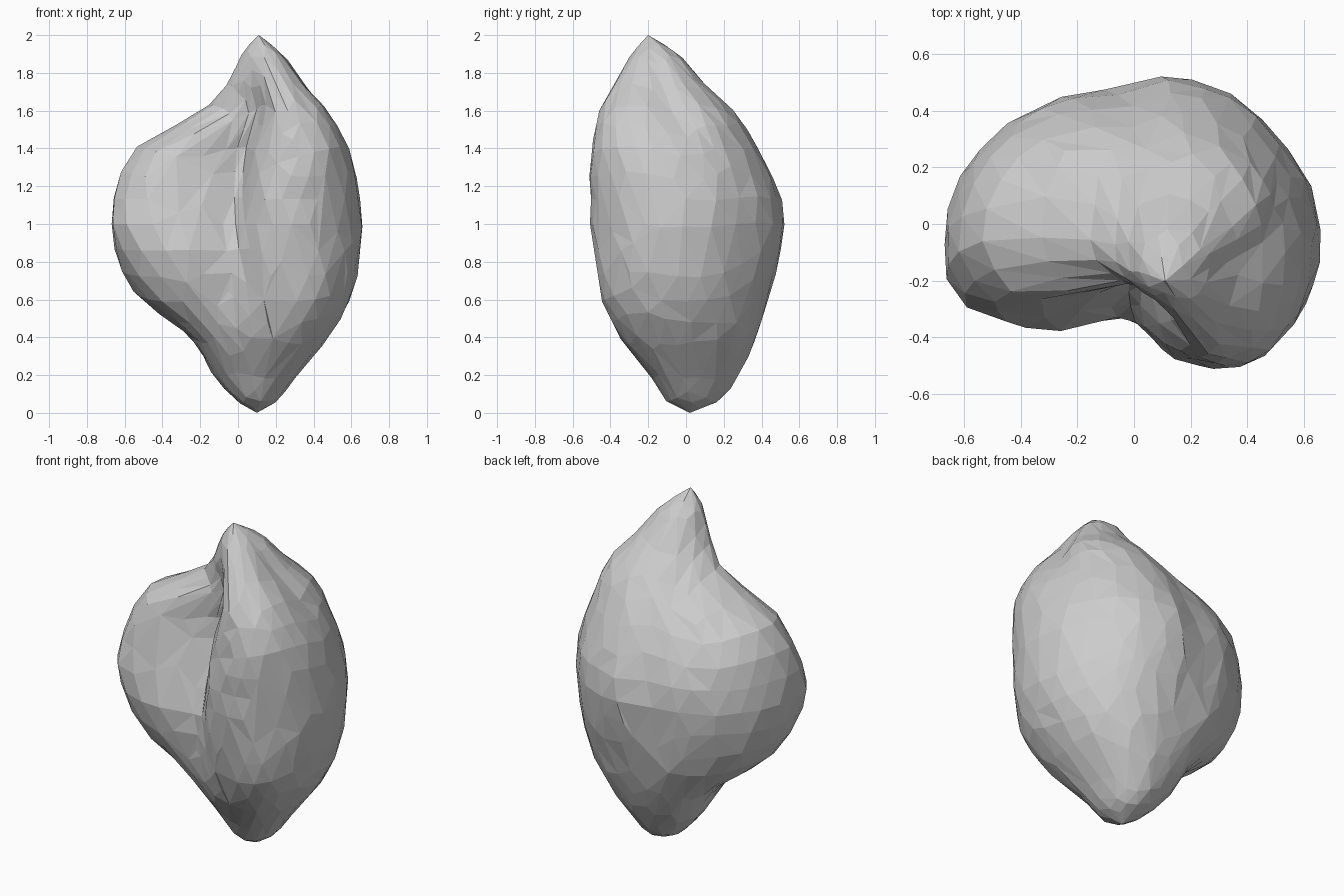
import bpy, bmesh, math, random

if "Cube" in bpy.data.objects:
    bpy.data.objects.remove(bpy.data.objects["Cube"])

random.seed(4)

# Directions (degrees from +x) in which every cross-section is measured
ANGLES = [0, 30, 90, 113, 135, 180, 205, 225, 250, 275, 305]

# Cross-sections: height, centre x, centre y, radii in the directions above
SECTIONS = [
    (0.06, .10, .03, (.10, .11, .14, .13, .12, .10, .10, .11, .12, .13, .12)),
    (0.20, .09, .05, (.22, .22, .23, .23, .24, .22, .22, .22, .22, .24, .265)),
    (0.40, .10, .05, (.37, .35, .32, .34, .37, .35, .36, .37, .35, .39, .45)),
    (0.60, .10, .05, (.48, .43, .38, .41, .48, .61, .61, .51, .39, .46, .57)),
    (0.85, .10, .05, (.54, .475, .45, .45, .53, .74, .75, .60, .40, .51, .61)),
    (1.10, .10, .05, (.54, .48, .46, .45, .54, .75, .76, .52, .32, .53, .62)),
    (1.40, .12, .00, (.44, .41, .38, .38, .45, .66, .57, .31, .21, .44, .57)),
    (1.60, .20, -.08, (.24, .295, .33, .33, .33, .39, .27, .19, .21, .37, .38)),
    (1.75, .17, -.14, (.16, .20, .23, .23, .23, .22, .19, .16, .17, .23, .23)),
    (1.90, .13, -.17, (.10, .12, .13, .13, .12, .11, .10, .10, .10, .12, .12)),
]


def smooth_lookup(xs, ys, x):
    """Cubic curve through uneven knots."""
    n = len(xs)
    i = 0
    while i < n - 2 and x > xs[i + 1]:
        i += 1

    def slope(k):
        a, b = max(k - 1, 0), min(k + 1, n - 1)
        return (ys[b] - ys[a]) / (xs[b] - xs[a])

    h = xs[i + 1] - xs[i]
    t = (x - xs[i]) / h
    return ((2*t**3 - 3*t**2 + 1) * ys[i] + (t**3 - 2*t**2 + t) * h * slope(i)
            + (3*t**2 - 2*t**3) * ys[i + 1] + (t**3 - t**2) * h * slope(i + 1))


def radius_at(radii, angle):
    xs = [a + turn for turn in (-360, 0, 360) for a in ANGLES]
    return smooth_lookup(xs, list(radii) * 3, angle)


HEIGHTS = [0] + [s[0] for s in SECTIONS] + [2]
CENTRE_X = [.10] + [s[1] for s in SECTIONS] + [.11]
CENTRE_Y = [.02] + [s[2] for s in SECTIONS] + [-.20]

# Two-lobed body: an icosphere pushed out to the cross-sections
bm = bmesh.new()
bmesh.ops.create_icosphere(bm, subdivisions=4, radius=1)
for v in bm.verts:
    z = min(max(1 + v.co.z, 0), 2)
    angle = math.degrees(math.atan2(v.co.y, v.co.x)) % 360
    pole = math.hypot(v.co.x, v.co.y) < 1e-4
    radii = [0] + [radius_at(s[3], angle) for s in SECTIONS] + [0]
    r = 0 if pole else max(smooth_lookup(HEIGHTS, radii, z), 0.01)
    r *= 1 + random.uniform(-.01, .01)
    a = math.radians(angle)
    v.co = (smooth_lookup(HEIGHTS, CENTRE_X, z) + r * math.cos(a),
            smooth_lookup(HEIGHTS, CENTRE_Y, z) + r * math.sin(a), z)

mesh = bpy.data.meshes.new("lobed_body")
bm.to_mesh(mesh)
bm.free()
body = bpy.data.objects.new("lobed_body", mesh)
bpy.context.collection.objects.link(body)

# Irregular low-poly facets
facets = body.modifiers.new("facets", 'DECIMATE')
facets.ratio = 0.6
